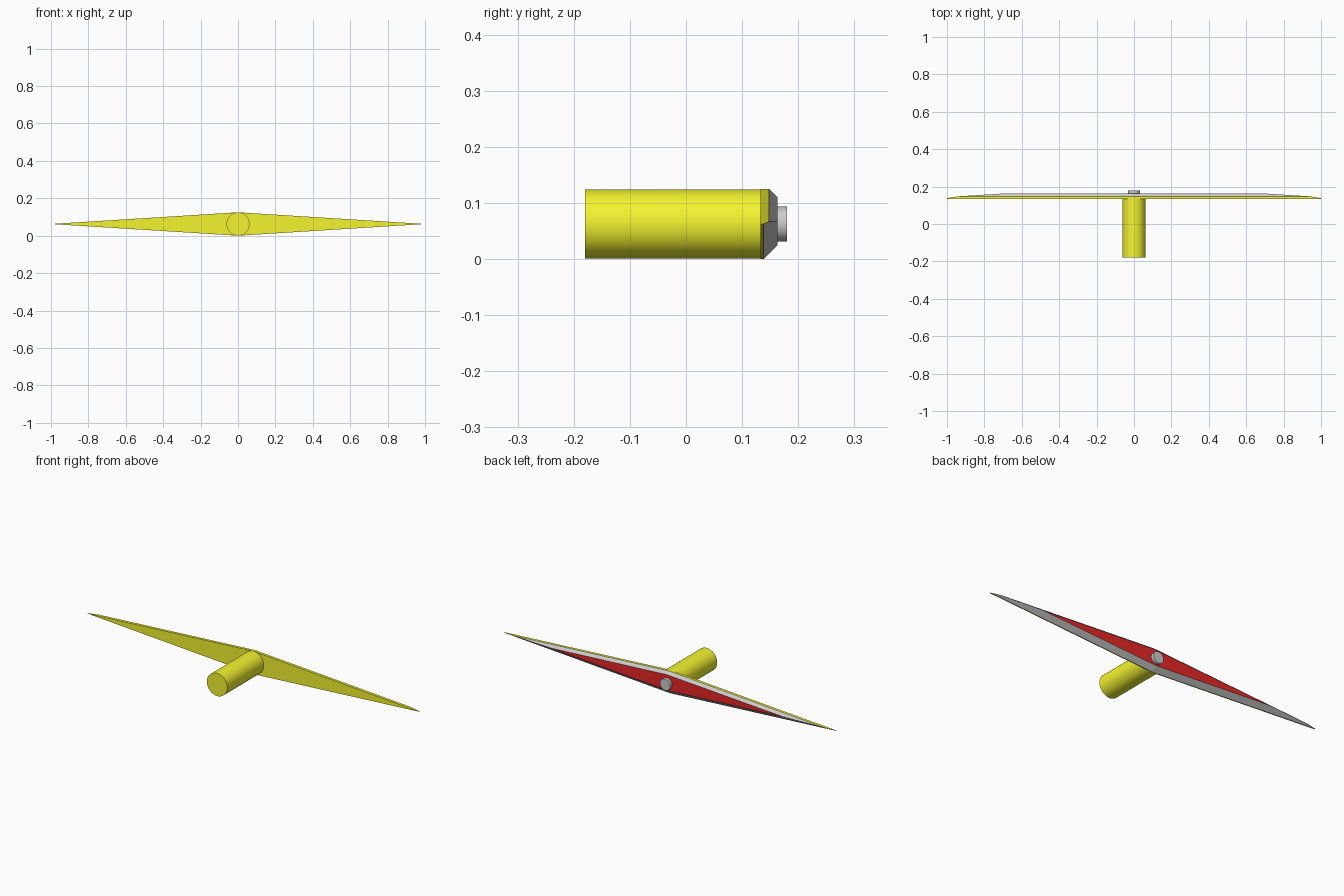
import bpy, bmesh, math

if "Cube" in bpy.data.objects:
    bpy.data.objects.remove(bpy.data.objects["Cube"])


def material(name, rgb):
    m = bpy.data.materials.new(name)
    m.diffuse_color = (*rgb, 1)
    m.use_nodes = True
    m.node_tree.nodes["Principled BSDF"].inputs["Base Color"].default_value = m.diffuse_color
    return m


YELLOW = material("yellow", (0.9, 0.9, 0.03))
RED = material("red", (0.8, 0.02, 0.02))
GREY = material("grey", (0.8, 0.8, 0.78))
ZC = 0.0625


def mirrored_half(name, points, faces, mats):
    """Build the +x half from named points, then mirror it across x."""
    bm = bmesh.new()
    v = {k: bm.verts.new(p) for k, p in points.items()}
    for keys, slot in faces:
        f = bm.faces.new([v[k] for k in keys])
        f.material_index = slot
    bmesh.ops.recalc_face_normals(bm, faces=bm.faces)
    # make the front-facing side look toward -y
    front = min(bm.faces, key=lambda f: f.calc_center_median().y)
    if front.normal.y > 0:
        bmesh.ops.reverse_faces(bm, faces=bm.faces)
    me = bpy.data.meshes.new(name)
    bm.to_mesh(me)
    bm.free()
    for m in mats:
        me.materials.append(m)
    ob = bpy.data.objects.new(name, me)
    bpy.context.collection.objects.link(ob)
    ob.modifiers.new("mirror", "MIRROR").use_clip = True


def rod(name, radius, y0, y1, sides, mat):
    bpy.ops.mesh.primitive_cylinder_add(
        vertices=sides, radius=radius, depth=y1 - y0,
        location=(0, (y0 + y1) / 2, ZC), rotation=(math.pi / 2, 0, 0))
    ob = bpy.context.object
    ob.name = name
    ob.data.materials.append(mat)
    bpy.ops.object.shade_smooth_by_angle(angle=math.radians(35))


# Long diamond blade: yellow body, grey chamfers, red back panel
F, U, L, B = 0.133, 0.148, 0.138, 0.163
points = {
    "ft": (0, F, 0.125), "fs": (0.94, F, 0.0663), "fp": (1, F, ZC), "fb": (0, F, 0),
    "rt": (0, U, 0.125), "rs": (0.94, U, 0.0663), "rp": (1, L, ZC), "rb": (0, L, 0),
    "it": (0, B, 0.11), "ip": (0.7, B, 0.068), "ib": (0, B, 0.025),
}
faces = [
    (("ft", "fs", "fp", "fb"), 0),
    (("ft", "rt", "rs", "fs"), 0),
    (("fs", "rs", "rp", "fp"), 0),
    (("fp", "rp", "rb", "fb"), 0),
    (("rt", "it", "ip", "rs"), 1),
    (("rs", "ip", "rp"), 1),
    (("rp", "ip", "ib", "rb"), 1),
    (("it", "ib", "ip"), 2),
]
mirrored_half("blade", points, faces, [YELLOW, GREY, RED])

# Thick shaft in front and small hub cap behind
rod("shaft", 0.0618, -0.18, F + 0.002, 48, YELLOW)
rod("hub_cap", 0.031, B - 0.005, 0.18, 32, GREY)
